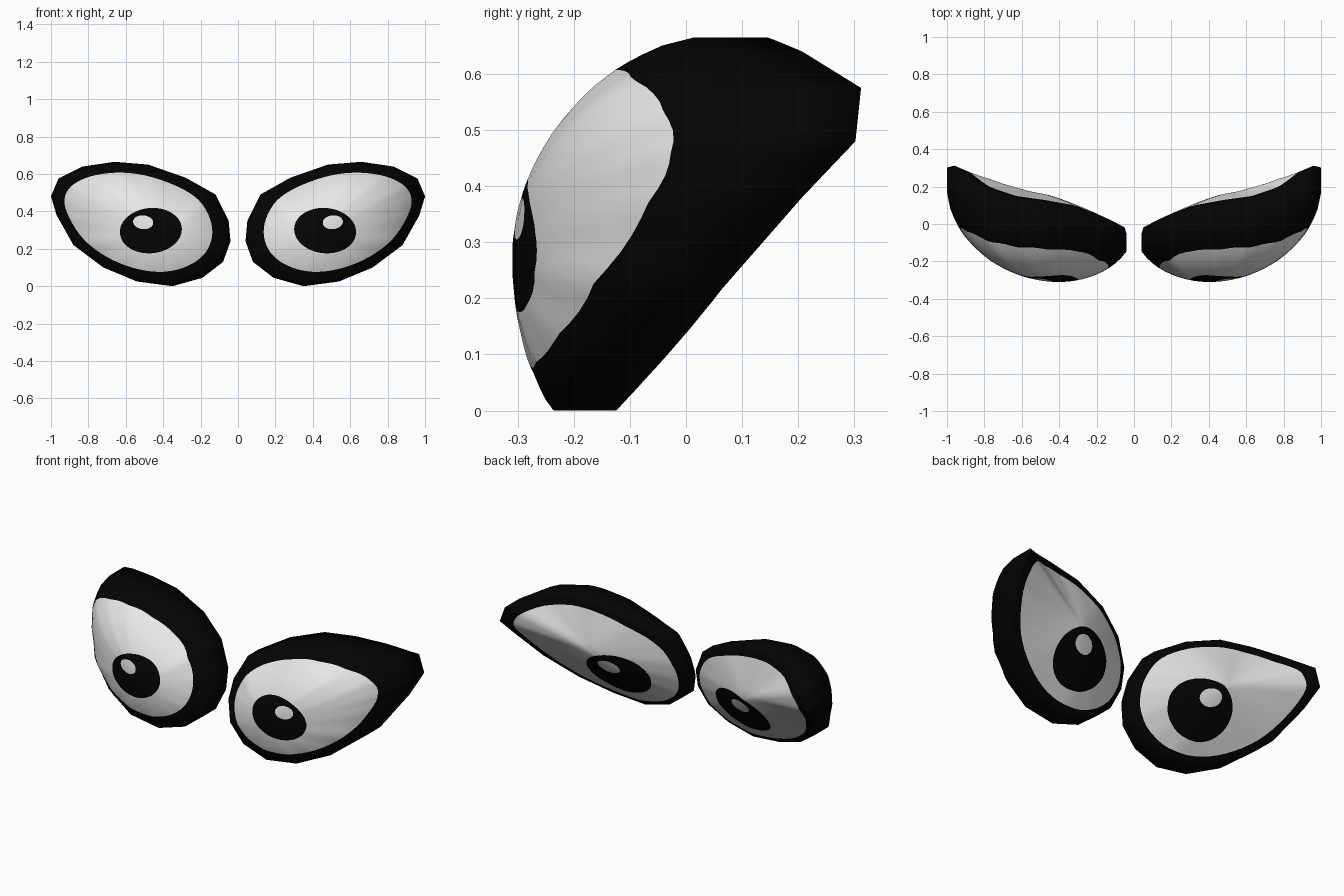
import bpy, bmesh, math
from mathutils import Vector

if "Cube" in bpy.data.objects:
    bpy.data.objects.remove(bpy.data.objects["Cube"])

# Flat colours
def colour(name, v):
    m = bpy.data.materials.new(name)
    m.diffuse_color = (v, v, v, 1)
    m.use_nodes = True
    m.node_tree.nodes["Principled BSDF"].inputs["Base Color"].default_value = m.diffuse_color
    return m

BLACK = colour("black", 0.001)
WHITE = colour("white", 0.8)

# Eye rim outline, clockwise: x, z and depth y of the rim's middle
RIM = [(.04, .24, -.10), (.05, .35, -.065), (.12, .49, -.03), (.28, .58, .03),
       (.48, .65, .06), (.66, .665, .08), (.83, .64, .14), (.96, .575, .245),
       (1.0, .48, .235), (.97, .38, .14), (.88, .22, .0), (.72, .10, -.10),
       (.54, .025, -.165), (.35, .0, -.18), (.19, .045, -.17), (.08, .13, -.14)]
FRONT = (.40, .27, -.31)        # foremost point: x, z, y
BACK = (.50, .38, .165)         # rearmost bulge: x, z, y


def clamp(v):
    return min(1.0, max(0.0, v))


def surface(x, z, front):
    """Depth y of the bulging front or back at (x, z)."""
    cx, cz, top = FRONT if front else BACK
    px, pz = x - cx, z - cz
    r, edge, hx, hz = 0.0, top, cx, cz
    for i, a in enumerate(RIM):
        b = RIM[(i + 1) % len(RIM)]
        dx, dz = b[0] - a[0], b[1] - a[1]
        den = dz * (a[0] - cx) - dx * (a[1] - cz)
        s = (dz * px - dx * pz) / den
        if s > r and s > 1e-6:
            r = s
            hx, hz = cx + px / s, cz + pz / s
            t = ((hx - a[0]) * dx + (hz - a[1]) * dz) / (dx * dx + dz * dz)
            edge = a[2] + (b[2] - a[2]) * clamp(t)
    r = min(r, 1.0)
    band = .045 + .022 * clamp(hx / .7)     # half thickness of the rim edge
    if front:
        edge -= band
        g = (1 - r * r) ** (.8 - .25 * clamp((hz - .15) / .4) * clamp((hx - .2) / .7))
    else:
        edge += band
        g = 1 - r ** 1.25
    return edge + (top - edge) * g


def ellipse_point(c, a, b, tilt, origin, target):
    """Where the ray origin -> target leaves a tilted ellipse."""
    def local(v):
        co, si = math.cos(tilt), math.sin(tilt)
        return Vector(((v.x * co + v.y * si) / a, (-v.x * si + v.y * co) / b))
    o, d = Vector(origin), Vector(target) - Vector(origin)
    p, q = local(o - Vector(c)), local(d)
    A, B, C = q.dot(q), 2 * p.dot(q), p.dot(p) - 1
    return o + d * ((-B + math.sqrt(B * B - 4 * A * C)) / (2 * A))


# Rim outline, subdivided
rim = []
for i, a in enumerate(RIM):
    b = RIM[(i + 1) % len(RIM)]
    for k in range(4):
        rim.append(Vector(a[:2]).lerp(Vector(b[:2]), k / 4))
N = len(rim)


def outlines(spot_c, spot_r, pupil_c, pupil_r, white_c, white_s):
    """Nested loops highlight, pupil, white, rim, and the material of each strip."""
    white = [Vector((white_c[0] + (p.x - .52) * white_s[0],
                     white_c[1] + (p.y - .3325) * white_s[1])) for p in rim]
    for _ in range(6):          # round the white's corners
        white = [(white[i - 1] + white[i] * 2 + white[(i + 1) % N]) / 4 for i in range(N)]
    pupil = [ellipse_point(pupil_c, *pupil_r, -.1, spot_c, p) for p in rim]
    spot = [ellipse_point(spot_c, *spot_r, .1, spot_c, p) for p in rim]
    loops, bands = [spot], []
    for inner, outer, n, mat in ((spot, pupil, 3, 0), (pupil, white, 7, 1), (white, rim, 4, 0)):
        for k in range(1, n + 1):
            loops.append([p.lerp(q, k / n) for p, q in zip(inner, outer)])
            bands.append(mat)
    return spot_c, loops, bands


# The pattern on the back is larger and sits nearer the inner lower side
FRONT_PATTERN = outlines((.507, .342), (.054, .037), (.466, .297), (.166, .121),
                         (.535, .34), (.84, .82))
BACK_PATTERN = outlines((.427, .29), (.062, .043), (.40, .235), (.185, .14),
                        (.505, .322), (.91, .895))


def build_eye(name, side):
    bm = bmesh.new()
    edges = []

    def add(verts, mat):
        f = bm.faces.new(verts)
        f.material_index = mat
        f.smooth = True

    for front, (spot, loops, bands) in ((True, FRONT_PATTERN), (False, BACK_PATTERN)):
        rings = [[bm.verts.new((side * p.x, surface(p.x, p.y, front), p.y)) for p in loop]
                 for loop in loops]
        centre = bm.verts.new((side * spot[0], surface(*spot, front), spot[1]))
        for i in range(N):
            j = (i + 1) % N
            add((centre, rings[0][i], rings[0][j]), 1)
            for k, mat in enumerate(bands):
                add((rings[k][i], rings[k + 1][i], rings[k + 1][j], rings[k][j]), mat)
        edges.append(rings[-1])
    # Rim edge joining front and back
    for i in range(N):
        j = (i + 1) % N
        add((edges[0][i], edges[1][i], edges[1][j], edges[0][j]), 0)
    bmesh.ops.recalc_face_normals(bm, faces=bm.faces)
    me = bpy.data.meshes.new(name)
    bm.to_mesh(me)
    bm.free()
    me.materials.append(BLACK)
    me.materials.append(WHITE)
    ob = bpy.data.objects.new(name, me)
    bpy.context.collection.objects.link(ob)


build_eye("right_eye", 1)
build_eye("left_eye", -1)
